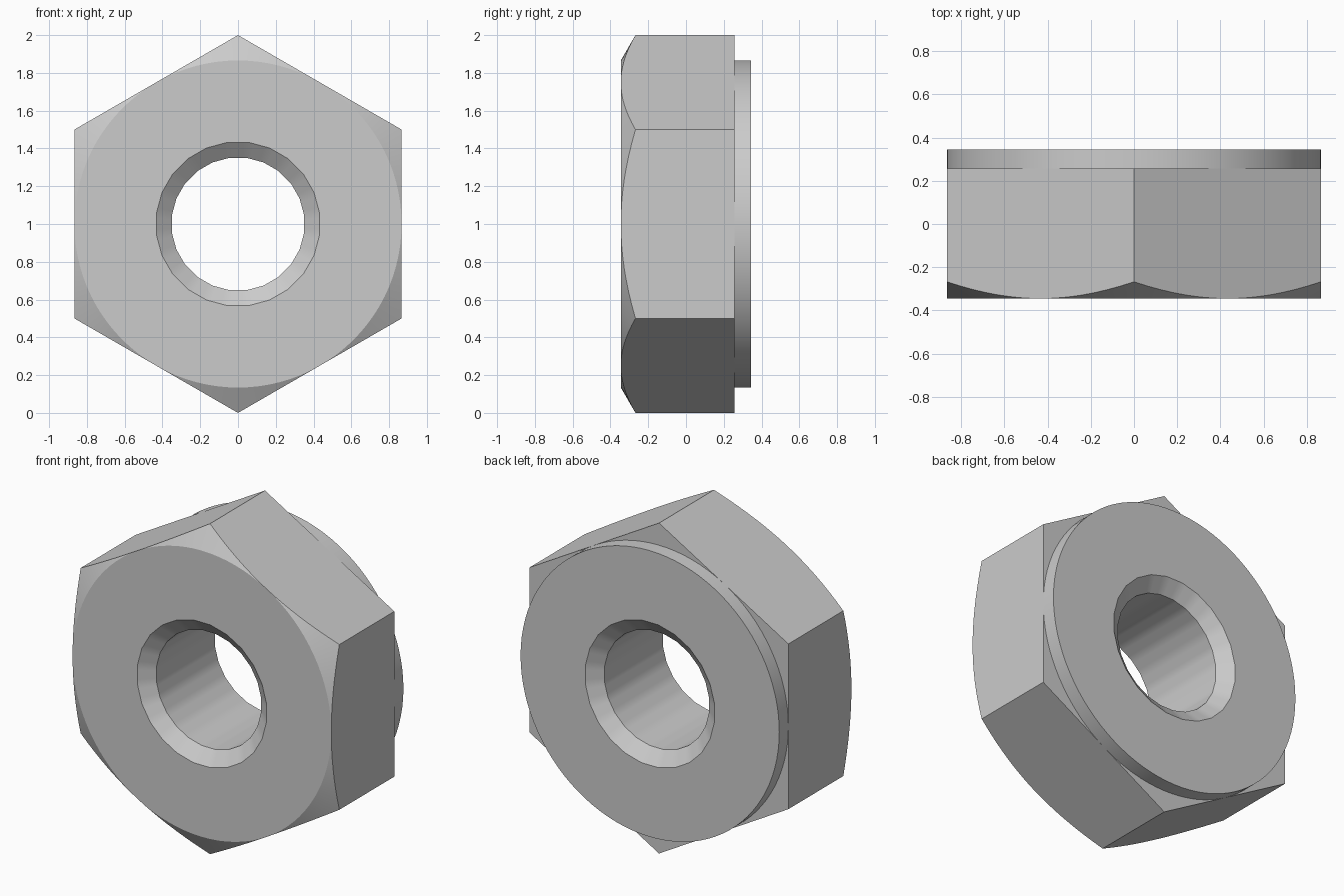
import bpy, bmesh, math

cube = bpy.data.objects.get("Cube")
if cube:
    bpy.data.objects.remove(cube, do_unlink=True)

SEGMENTS = 96
FRONT, SHOULDER, BACK = -0.345, 0.258, 0.345
FLAT = math.sqrt(3) / 2      # half the width across the flats
BORE, MOUTH, SINK = 0.35, 0.432, 0.065


def polygon(sides, apothem, angle, turn=0.0):
    """Distance from the axis to a regular polygon's outline."""
    step = 2 * math.pi / sides
    return apothem / math.cos((angle + turn) % step - step / 2)


def section(angle):
    """Closed (radius, y) outline of the nut at one angle about its axis."""
    hexagon = polygon(6, FLAT, angle)
    facet = polygon(24, 1.0, angle, math.pi / 24)
    chamfer = FRONT + (hexagon - FLAT) * math.tan(math.radians(30))
    return [
        (MOUTH * facet, FRONT),            # front face
        (FLAT, FRONT),
        (hexagon, chamfer),                # chamfered corners
        (hexagon, SHOULDER),               # hexagon flats
        (FLAT, SHOULDER),                  # round washer face
        (FLAT, BACK),
        (MOUTH * facet, BACK),             # rear countersink
        (BORE * facet, BACK - SINK),       # bore
        (BORE * facet, FRONT + SINK),      # front countersink
    ]


# Sweep the section around the axis
bm = bmesh.new()
loops = []
for i in range(SEGMENTS):
    a = 2 * math.pi * i / SEGMENTS
    loops.append([bm.verts.new((r * math.sin(a), y, 1 + r * math.cos(a)))
                  for r, y in section(a)])
for i, loop in enumerate(loops):
    following = loops[(i + 1) % SEGMENTS]
    for j in range(len(loop)):
        k = (j + 1) % len(loop)
        bm.faces.new((loop[j], loop[k], following[k], following[j]))
bmesh.ops.remove_doubles(bm, verts=bm.verts, dist=0.0001)
bmesh.ops.recalc_face_normals(bm, faces=bm.faces)

mesh = bpy.data.meshes.new("hex_nut")
bm.to_mesh(mesh)
bm.free()
nut = bpy.data.objects.new("hex_nut", mesh)
bpy.context.collection.objects.link(nut)

# Plain steel
steel = bpy.data.materials.new("steel_grey")
steel.use_nodes = True
colour = (0.6, 0.6, 0.6, 1.0)
steel.diffuse_color = colour
steel.node_tree.nodes["Principled BSDF"].inputs["Base Color"].default_value = colour
mesh.materials.append(steel)

# Smooth round surfaces, crisp edges
bpy.ops.object.select_all(action='DESELECT')
nut.select_set(True)
bpy.context.view_layer.objects.active = nut
bpy.ops.object.shade_smooth_by_angle(angle=math.radians(25))
